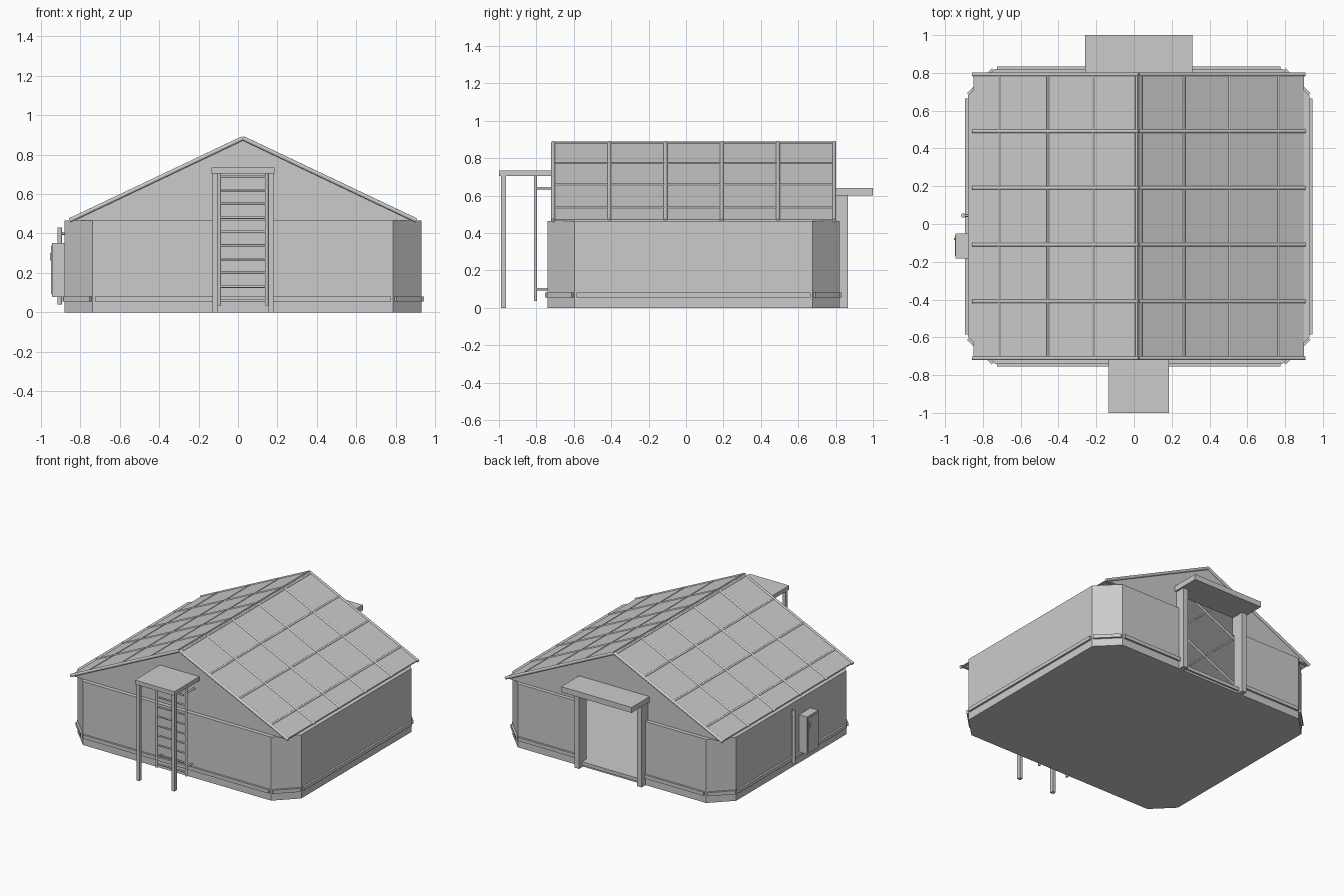
import bpy, bmesh, math
from mathutils import Vector, Matrix

cube = bpy.data.objects.get("Cube")
if cube:
    bpy.data.objects.remove(cube, do_unlink=True)

GREY = (0.6, 0.6, 0.6, 1)
mat = bpy.data.materials.new("plain_grey")
mat.use_nodes = True
mat.diffuse_color = GREY
mat.node_tree.nodes["Principled BSDF"].inputs["Base Color"].default_value = GREY

CX, CY = 0.025, 0.04          # centre of the house
HX, HY, CUT = 0.905, 0.78, 0.143
WALL_TOP, FLOOR = 0.465, 0.04
RIDGE, EAVE, HALF = 0.88, 0.465, 0.875
SLOPE = (RIDGE - EAVE) / HALF
Y0, Y1 = -0.71, 0.792         # roof ends


def finish(bm, name):
    bmesh.ops.recalc_face_normals(bm, faces=bm.faces)
    mesh = bpy.data.meshes.new(name)
    bm.to_mesh(mesh)
    bm.free()
    mesh.materials.append(mat)
    obj = bpy.data.objects.new(name, mesh)
    bpy.context.collection.objects.link(obj)
    return obj


def prism(name, points, push):
    """Extrude a flat outline along a vector."""
    bm = bmesh.new()
    face = bm.faces.new([bm.verts.new(p) for p in points])
    new = bmesh.ops.extrude_face_region(bm, geom=[face])["geom"]
    verts = [v for v in new if isinstance(v, bmesh.types.BMVert)]
    bmesh.ops.translate(bm, vec=push, verts=verts)
    return finish(bm, name)


def box(name, x0, x1, y0, y1, z0, z1):
    return prism(name, [(x0, y0, z0), (x1, y0, z0), (x1, y1, z0), (x0, y1, z0)],
                 (0, 0, z1 - z0))


def rod(name, a, b, r, sides=12):
    a, b = Vector(a), Vector(b)
    bm = bmesh.new()
    bmesh.ops.create_cone(bm, cap_ends=True, segments=sides, radius1=r, radius2=r,
                          depth=(b - a).length)
    turn = (b - a).to_track_quat('Z', 'Y').to_matrix().to_4x4()
    bm.transform(Matrix.Translation((a + b) / 2) @ turn)
    for f in bm.faces:
        f.smooth = len(f.verts) == 4
    for e in bm.edges:
        e.smooth = all(f.smooth for f in e.link_faces)
    return finish(bm, name)


def carve(obj, cutter):
    mod = obj.modifiers.new("opening", 'BOOLEAN')
    mod.operation = 'DIFFERENCE'
    mod.solver = 'EXACT'
    mod.object = cutter
    bpy.context.view_layer.objects.active = obj
    bpy.ops.object.modifier_apply(modifier=mod.name)


def octagon(inset, z):
    hx, hy, c = HX - inset, HY - inset, CUT - inset * 0.59
    pts = [(-hx + c, -hy), (hx - c, -hy), (hx, -hy + c), (hx, hy - c),
           (hx - c, hy), (-hx + c, hy), (-hx, hy - c), (-hx, -hy + c)]
    return [Vector((CX + x, CY + y, z)) for x, y in pts]


# Hollow walls with a floor and an open doorway at the back
walls = prism("walls", octagon(0, 0), (0, 0, WALL_TOP))
room = prism("room_cutter", octagon(0.04, FLOOR), (0, 0, 0.6))
door = box("door_cutter", CX - 0.235, CX + 0.235, 0.7, 0.9, FLOOR, 0.6)
carve(walls, room)
carve(walls, door)

# Gable ends
for name, y in (("front_gable", Y0), ("back_gable", Y1 - 0.025)):
    gable = prism(name, [(CX - HALF, y, EAVE), (CX + HALF, y, EAVE), (CX, y, RIDGE)],
                  (0, 0.025, 0))
    if name == "back_gable":
        carve(gable, door)
for cutter in (room, door):
    bpy.data.objects.remove(cutter, do_unlink=True)

# Roof panels with rafters and purlins
for side, label in ((-1, "right"), (1, "left")):
    def on_roof(off, y, lift=0.0):
        return Vector((CX + side * off, y, RIDGE - off * SLOPE + lift))
    prism(label + "_roof_panel",
          [on_roof(0, Y0), on_roof(HALF, Y0), on_roof(HALF, Y1), on_roof(0, Y1)],
          (0, 0, 0.008))
    for i in range(6):
        y = Y0 + (Y1 - Y0) * i / 5
        rod(f"{label}_rafter_{i}", on_roof(0, y, 0.003), on_roof(HALF + 0.004, y, 0.003), 0.011)
    for i, off in enumerate((0.012, 0.24, 0.48, 0.738)):
        rod(f"{label}_purlin_{i}", on_roof(off, Y0, 0.005), on_roof(off, Y1, 0.005), 0.007)


# Skirting rails around the base, broken at the doorway
def rail(name, a, b, gap=0.012, out=0.014):
    along = (b - a).normalized()
    normal = Vector((along.y, -along.x, 0))
    a, b = a + along * gap, b - along * gap
    prism(name, [a, b, b + normal * out, a + normal * out], (0, 0, 0.026))


ring = octagon(0, 0.055)
for i, a in enumerate(ring):
    b = ring[(i + 1) % 8]
    if i == 4:
        rail("back_left_rail", a, Vector((CX + 0.26, a.y, a.z)))
        rail("back_right_rail", Vector((CX - 0.26, a.y, a.z)), b)
    else:
        rail(f"skirting_rail_{i}", a, b, 0.008 if i % 2 else 0.012)

# Back doorway: posts, sill and canopy
for s, label in ((-1, "right"), (1, "left")):
    x0, x1 = sorted((CX + s * 0.235, CX + s * 0.272))
    box(label + "_door_post", x0, x1, 0.79, 0.865, 0, 0.6)
box("door_sill", CX - 0.235, CX + 0.235, 0.80, 0.832, 0.015, FLOOR)
box("door_canopy", CX - 0.285, CX + 0.285, 0.78, 1.0, 0.6, 0.64)

# Front canopy on two posts
box("front_canopy", CX - 0.16, CX + 0.16, -1.0, -0.70, 0.705, 0.735)
for s, label in ((-1, "right"), (1, "left")):
    x0, x1 = sorted((CX + s * 0.13, CX + s * 0.155))
    box(label + "_canopy_post", x0, x1, -0.99, -0.963, 0, 0.705)
    # Ladder side rail with wall brackets
    x = CX + s * 0.12
    rod(label + "_ladder_rail", (x, -0.805, 0.035), (x, -0.805, 0.705), 0.009)
    for z in (0.10, 0.64):
        rod(f"{label}_ladder_bracket_{z}", (x, -0.805, z), (x, -0.70, z), 0.007)
for i in range(10):
    z = 0.06 + 0.07 * i
    rod(f"ladder_rung_{i}", (CX - 0.12, -0.805, z), (CX + 0.12, -0.805, z), 0.006)

# Wall cabinet with door and handle
box("wall_cabinet", -0.944, -0.87, -0.182, -0.05, 0.078, 0.352)
box("cabinet_door", -0.948, -0.944, -0.17, -0.062, 0.092, 0.338)
box("cabinet_handle", -0.953, -0.948, -0.085, -0.073, 0.262, 0.30)

# Upright pipe beside the cabinet
rod("wall_pipe", (-0.904, 0.045, 0.04), (-0.904, 0.045, 0.43), 0.012)
for z in (0.07, 0.40):
    rod(f"pipe_bracket_{z}", (-0.904, 0.045, z), (-0.87, 0.045, z), 0.007)
